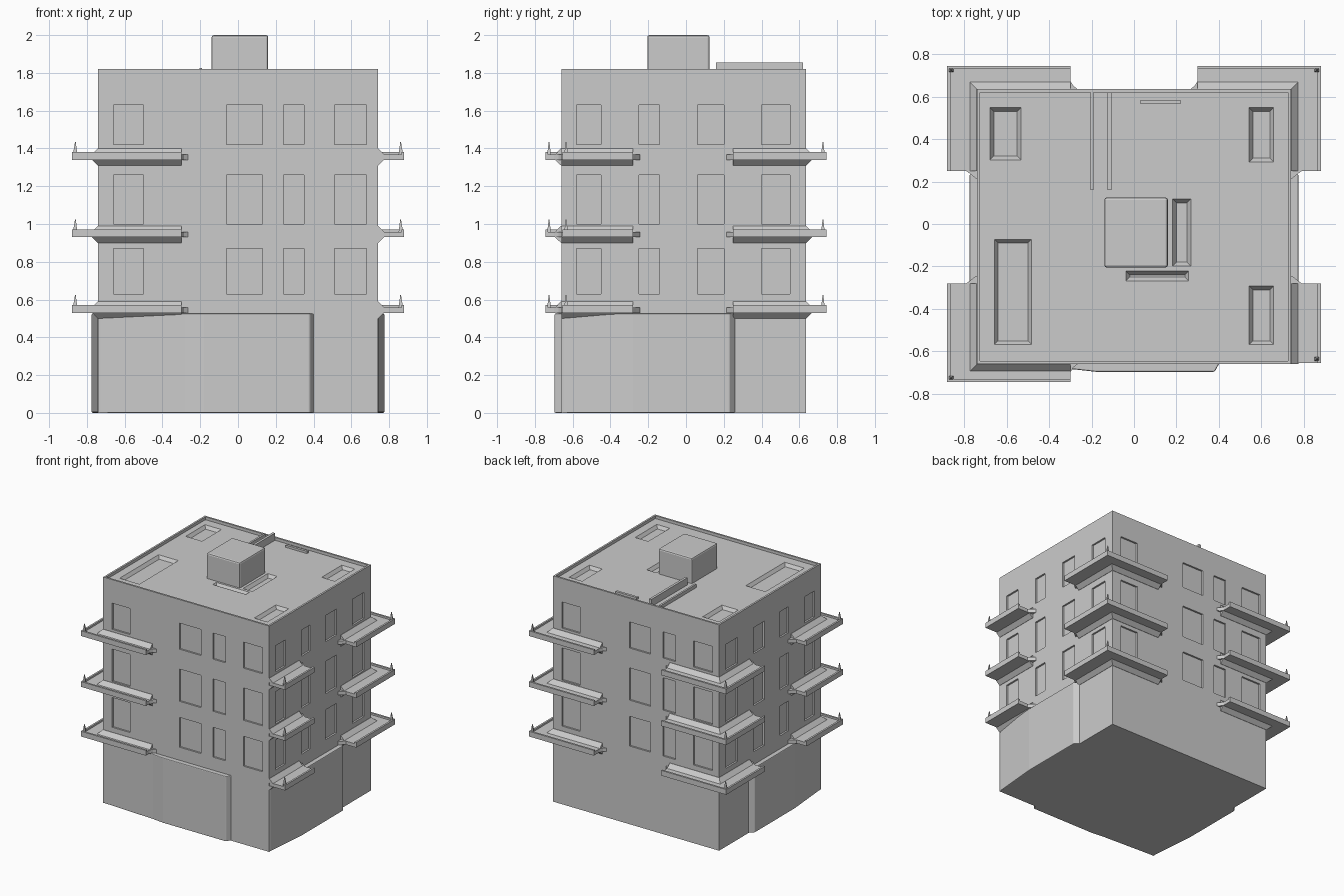
import bpy, bmesh

if "Cube" in bpy.data.objects:
    bpy.data.objects.remove(bpy.data.objects["Cube"])


def finish(bm, name, bevel=0.0):
    bmesh.ops.recalc_face_normals(bm, faces=bm.faces)
    me = bpy.data.meshes.new(name)
    bm.to_mesh(me)
    bm.free()
    ob = bpy.data.objects.new(name, me)
    bpy.context.collection.objects.link(ob)
    if bevel:
        m = ob.modifiers.new("bevel", 'BEVEL')
        m.width, m.segments = bevel, 2
    return ob


def add_prism(bm, outline, z0, z1, top=None):
    # closed prism; a different top outline gives sloped sides
    lo = [bm.verts.new((x, y, z0)) for x, y in outline]
    hi = [bm.verts.new((x, y, z1)) for x, y in (top or outline)]
    bm.faces.new(lo[::-1])
    bm.faces.new(hi)
    for i in range(len(lo)):
        j = (i + 1) % len(lo)
        bm.faces.new((lo[i], lo[j], hi[j], hi[i]))


def rect(x0, x1, y0, y1):
    return [(x0, y0), (x1, y0), (x1, y1), (x0, y1)]


def add_box(bm, x0, x1, y0, y1, z0, z1, inset=0.0):
    add_prism(bm, rect(x0 + inset, x1 - inset, y0 + inset, y1 - inset), z0, z1,
              rect(x0, x1, y0, y1))


def box(name, *dims, bevel=0.0):
    bm = bmesh.new()
    add_box(bm, *dims)
    return finish(bm, name, bevel)


def prism(name, outline, z0, z1, bevel=0.0):
    bm = bmesh.new()
    add_prism(bm, outline, z0, z1)
    return finish(bm, name, bevel)


def cut(ob, cutter):
    # subtract the cutter, bake the result, drop the cutter
    cutter.hide_render = True
    m = ob.modifiers.new("cut", 'BOOLEAN')
    m.operation, m.solver, m.object = 'DIFFERENCE', 'EXACT', cutter
    dg = bpy.context.evaluated_depsgraph_get()
    me = bpy.data.meshes.new_from_object(ob.evaluated_get(dg))
    ob.modifiers.clear()
    ob.data = me
    bpy.data.objects.remove(cutter)


X, F, B = 0.74, -0.66, 0.635          # wall planes: sides, front, back
ROOF, TOP = 1.797, 1.82

# main block, with roof tray and shallow windows cut out
body = box("building_body", -X, X, F, B, 0, TOP)
cut(body, box("roof_tray", -X + 0.015, X - 0.015, F + 0.015, B - 0.015, ROOF, 1.95))

d = 0.014
bm = bmesh.new()
for z0, z1 in ((0.63, 0.87), (1.0, 1.26), (1.42, 1.63)):
    for a, b in ((-0.66, -0.5), (-0.06, 0.13), (0.24, 0.35), (0.51, 0.68)):
        add_box(bm, a, b, F - 0.1, F + d, z0, z1)
        add_box(bm, -b, -a, B - d, B + 0.1, z0, z1)
    for a, b in ((-0.58, -0.45), (-0.25, -0.14), (0.06, 0.2), (0.4, 0.55)):
        add_box(bm, X - d, X + 0.1, a, b, z0, z1)
        add_box(bm, -X - 0.1, -X + d, a, b, z0, z1)
cut(body, finish(bm, "window_cutter"))

# shallow sunken pits on the roof
bm = bmesh.new()
for x0, x1, y0, y1 in ((-0.68, -0.53, 0.3, 0.55), (0.54, 0.66, 0.29, 0.55),
                       (0.54, 0.66, -0.57, -0.29), (-0.66, -0.48, -0.57, -0.07),
                       (0.18, 0.27, -0.2, 0.12), (-0.04, 0.26, -0.27, -0.22)):
    add_box(bm, x0, x1, y0, y1, ROOF - 0.025, ROOF + 0.003, 0.02)
cut(body, finish(bm, "pit_cutter"))

# ground floor: panels that swell out of the walls and end in a step
for side, s in (("left", -1), ("right", 1)):
    prism(f"ground_panel_{side}",
          [(s * x, y) for x, y in ((0.70, F + 0.005), (0.742, F + 0.005), (0.775, -0.28),
                                   (0.775, 0.23), (0.74, 0.26), (0.70, 0.26))],
          0, 0.525, 0.006)
prism("ground_panel_front",
      [(-0.735, F + 0.04), (-0.735, F - 0.002), (-0.28, F - 0.025), (-0.18, F - 0.036),
       (0.38, F - 0.036), (0.40, F), (0.40, F + 0.04)], 0, 0.525, 0.006)

# roof hut and low ridges
box("roof_hut", -0.14, 0.16, -0.205, 0.125, ROOF - 0.03, 2.0, bevel=0.012)
box("roof_ridge_tall", -0.125, -0.105, 0.16, 0.62, ROOF - 0.02, 1.855)
box("roof_ridge_low", -0.205, -0.19, 0.16, 0.62, ROOF - 0.02, 1.825)
box("roof_ridge_back", 0.03, 0.22, 0.565, 0.585, ROOF - 0.02, 1.815)


# balconies: an L-shaped slab, a low lip, sloped wall coves and a corner spike
def balcony(name, sx, sy, wall, z, wrap=True):
    w = abs(wall)
    out_y = 0.745 if wrap else w - 0.005
    iy, ye = w - 0.03, (0.25 if sy > 0 else 0.28)
    pts = [(0.70, ye - 0.04), (0.745, ye - 0.035), (0.77, ye - 0.015), (0.79, ye),
           (0.88, ye), (0.88, out_y)]
    if wrap:
        pts += [(0.30, out_y), (0.30, w + 0.04), (0.285, w + 0.015), (0.265, w),
                (0.265, iy), (0.70, iy)]
    else:
        pts += [(0.70, out_y)]

    def flip(ps):
        return [(x * sx, y * sy) for x, y in ps]

    bm = bmesh.new()
    add_prism(bm, flip(pts), z, z + 0.028)
    # lip and coves along the side, then along the front or back
    runs = [(rect(0.865, 0.88, ye, out_y), rect(0.72, 0.742, ye, w), rect(0.72, 0.775, ye, w))]
    if wrap:
        runs.append((rect(0.30, 0.88, out_y - 0.015, out_y),
                     rect(0.30, 0.742, iy, w + 0.002), rect(0.30, 0.775, iy, w + 0.035)))
    for lip, inner, outer in runs:
        add_prism(bm, flip(lip), z + 0.026, z + 0.042)
        add_prism(bm, flip(inner), z - 0.03, z + 0.002, flip(outer))
        add_prism(bm, flip(outer), z + 0.026, z + 0.06, flip(inner))
    # corner spike
    cy = out_y - 0.02
    add_prism(bm, flip(rect(0.85, 0.874, cy - 0.01, cy + 0.01)), z + 0.025, z + 0.095,
              flip(rect(0.859, 0.863, cy - 0.002, cy + 0.002)))
    finish(bm, name)


for n, z in enumerate((0.53, 0.93, 1.34), 1):
    balcony(f"balcony_front_left_{n}", -1, -1, F, z)
    balcony(f"balcony_back_left_{n}", -1, 1, B, z)
    balcony(f"balcony_back_right_{n}", 1, 1, B, z)
    balcony(f"balcony_front_right_{n}", 1, -1, F, z, wrap=False)
